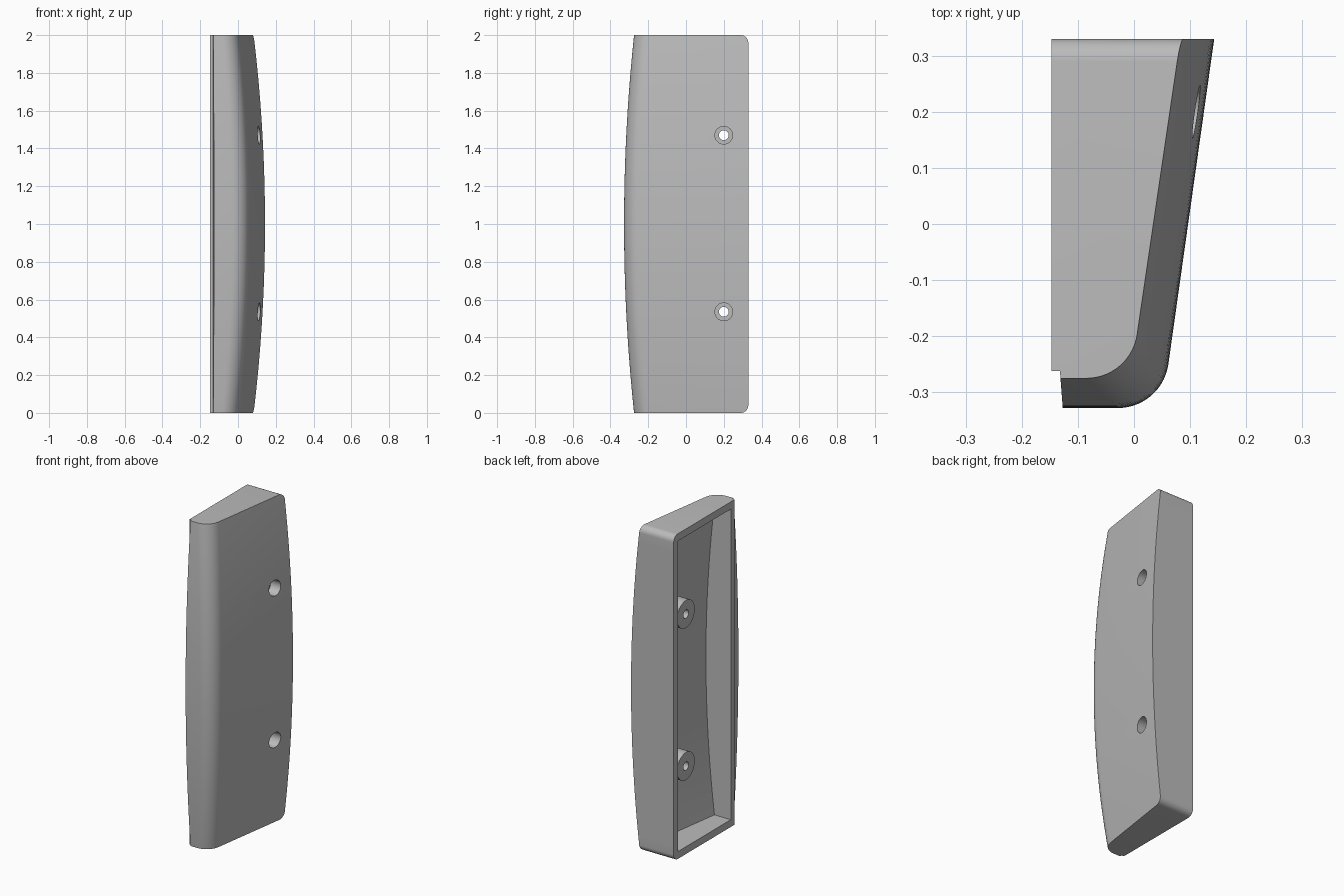
import bpy
import bmesh
import math

cube = bpy.data.objects.get("Cube")
if cube:
    bpy.data.objects.remove(cube, do_unlink=True)

grey = bpy.data.materials.new("plain grey")
grey.use_nodes = True
GREY = (0.5, 0.5, 0.5, 1)
grey.diffuse_color = GREY
grey.node_tree.nodes["Principled BSDF"].inputs["Base Color"].default_value = GREY

RADIUS = 0.04   # rounded back corners
BACK, LEFT = 0.33, -0.147


def mix(a, b, t):
    return a + (b - a) * t


def bulge(z):
    """0 at the ends, 1 at half height."""
    return 1 - (z - 1) ** 2


def side_x(y, t):
    """Outer sloping side at depth y."""
    return mix(0.083, 0.143, t) + mix(0.147, 0.141, t) * (y - BACK)


def body_ring(z):
    t = bulge(z)
    d = min(z, 2 - z, RADIUS)
    back = BACK - RADIUS + math.sqrt(max(0, RADIUS ** 2 - (RADIUS - d) ** 2))
    front = mix(-0.275, -0.328, t)
    ring = [(LEFT, back), (LEFT, -0.262), (-0.132, -0.262),
            (mix(-0.131, -0.127, t), front)]
    # Rounded corner between front and side
    turn = math.pi / 2 - math.atan(mix(0.147, 0.141, t))
    length = 0.079
    r = length / math.tan(turn / 2)
    cx, cy = side_x(front, t) - length, front + r
    for i in range(15):
        a = -math.pi / 2 + turn * i / 14
        ring.append((cx + r * math.cos(a), cy + r * math.sin(a)))
    ring.append((side_x(back, t), back))
    return [(x, y, z) for x, y in ring]


def cavity_ring(z):
    t = bulge(z)
    y0, y1 = -0.225, 0.29
    return [(LEFT - 0.1, y1, z), (LEFT - 0.1, y0, z),
            (side_x(y0, t) - 0.043, y0, z), (side_x(y1, t) - 0.043, y1, z)]


def loft(name, ring, levels):
    bm = bmesh.new()
    rows = [[bm.verts.new(p) for p in ring(z)] for z in levels]
    n = len(rows[0])
    for a, b in zip(rows, rows[1:]):
        for i in range(n):
            j = (i + 1) % n
            bm.faces.new((a[i], a[j], b[j], b[i]))
    bm.faces.new(rows[0])
    bm.faces.new(rows[-1])
    bmesh.ops.recalc_face_normals(bm, faces=bm.faces)
    mesh = bpy.data.meshes.new(name)
    bm.to_mesh(mesh)
    bm.free()
    obj = bpy.data.objects.new(name, mesh)
    bpy.context.collection.objects.link(obj)
    mesh.materials.append(grey)
    return obj


def rod(name, x0, x1, radius, z):
    """Cylinder along x at the screw position."""
    bpy.ops.mesh.primitive_cylinder_add(
        vertices=40, radius=radius, depth=x1 - x0,
        location=((x0 + x1) / 2, 0.2, z), rotation=(0, math.pi / 2, 0))
    obj = bpy.context.object
    obj.name = name
    obj.data.materials.append(grey)
    return obj


def combine(target, tool, operation):
    tool.hide_render = True
    mod = target.modifiers.new(operation, "BOOLEAN")
    mod.operation, mod.solver, mod.object = operation, "EXACT", tool
    bpy.ops.object.select_all(action="DESELECT")
    bpy.context.view_layer.objects.active = target
    target.select_set(True)
    bpy.ops.object.modifier_apply(modifier=mod.name)
    bpy.data.objects.remove(tool, do_unlink=True)


# Curved outer body with rounded back corners
corner = [RADIUS * (1 - math.cos(math.pi / 2 * i / 8)) for i in range(9)]
middle = [mix(RADIUS, 2 - RADIUS, i / 32) for i in range(1, 32)]
shell = loft("handle_shell", body_ring,
             corner + middle + [2 - z for z in reversed(corner)])

# Hollow inside, open on one side
cavity = loft("cavity_cutter", cavity_ring,
              [mix(0.045, 1.955, i / 32) for i in range(33)])
combine(shell, cavity, "DIFFERENCE")

# Screw bosses with countersunk through holes
for height in (0.535, 1.47):
    combine(shell, rod("screw_boss", -0.14, 0.085, 0.085, height), "UNION")
    combine(shell, rod("counterbore", 0.05, 0.3, 0.047, height), "DIFFERENCE")
    combine(shell, rod("screw_hole", -0.3, 0.2, 0.026, height), "DIFFERENCE")

bpy.ops.object.select_all(action="DESELECT")
shell.select_set(True)
bpy.context.view_layer.objects.active = shell
bpy.ops.object.shade_smooth_by_angle(angle=math.radians(30))
